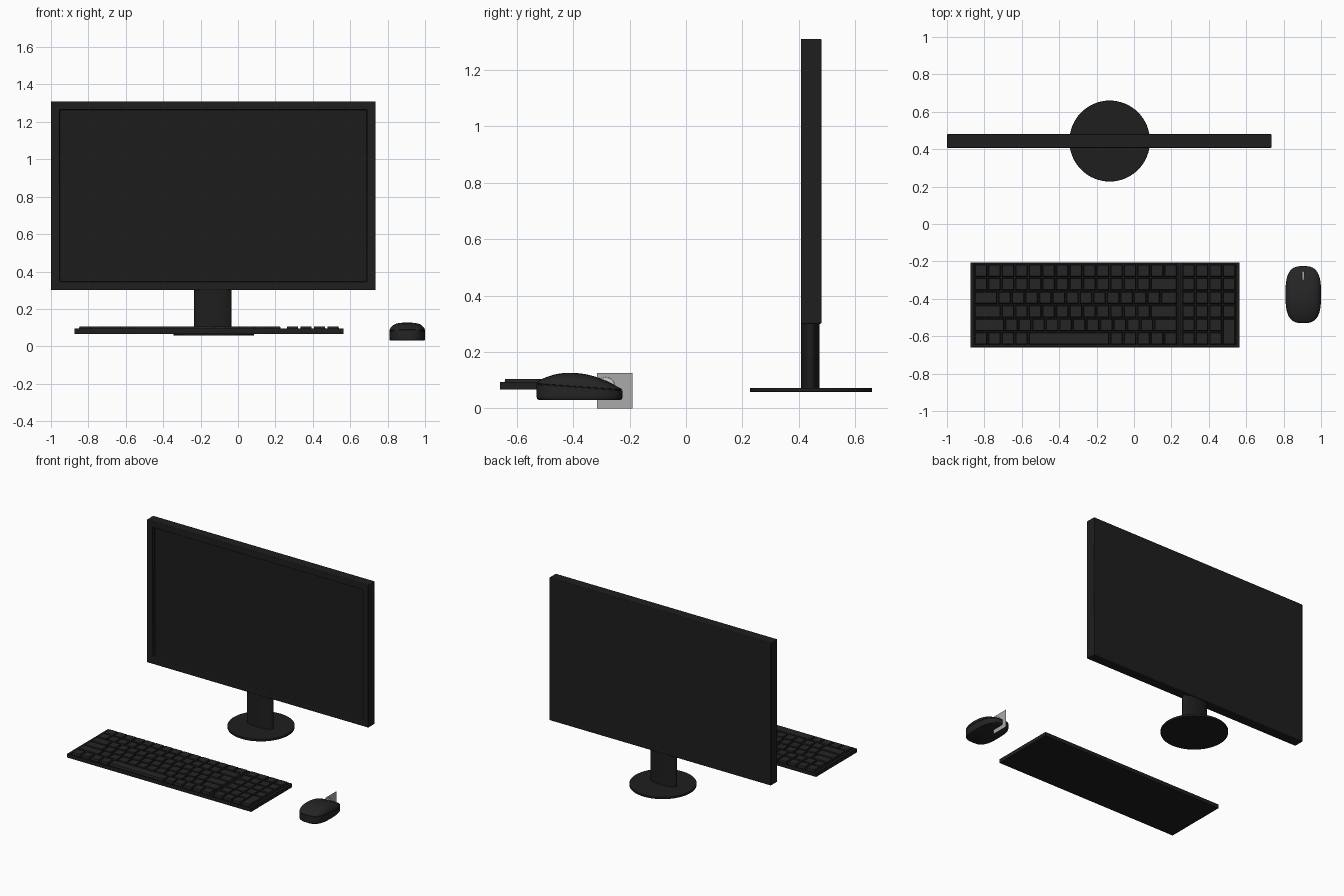
import bpy, bmesh, math
from mathutils import Vector

if "Cube" in bpy.data.objects:
    bpy.data.objects.remove(bpy.data.objects["Cube"])


def mat(name, v, a=1.0):
    m = bpy.data.materials.new(name)
    m.diffuse_color = (v, v, v, a)
    m.use_nodes = True
    m.node_tree.nodes["Principled BSDF"].inputs["Base Color"].default_value = m.diffuse_color
    return m


BLACK = mat("black_plastic", 0.013)
SCREEN = mat("screen_glass", 0.012)
KEY = mat("key_plastic", 0.018)
LIGHT = mat("wheel_grey", 0.55)
CARD = mat("card_grey", 0.4, 0.5)


def finish(name, bm, m, smooth=False, bevel=0):
    bmesh.ops.recalc_face_normals(bm, faces=bm.faces)
    me = bpy.data.meshes.new(name)
    bm.to_mesh(me)
    bm.free()
    ob = bpy.data.objects.new(name, me)
    bpy.context.collection.objects.link(ob)
    me.materials.append(m)
    if bevel:
        b = ob.modifiers.new("bevel", 'BEVEL')
        b.width, b.segments, b.limit_method = bevel, 2, 'ANGLE'
    if smooth:
        bpy.ops.object.select_all(action='DESELECT')
        ob.select_set(True)
        bpy.context.view_layer.objects.active = ob
        bpy.ops.object.shade_smooth_by_angle(angle=math.radians(40))
    return ob


def box(bm, x0, x1, y0, y1, z0, z1, taper=0):
    """Box whose top is pulled in by taper."""
    def ring(z, t):
        return [bm.verts.new(p) for p in ((x0 + t, y0 + t, z), (x1 - t, y0 + t, z),
                                          (x1 - t, y1 - t, z), (x0 + t, y1 - t, z))]
    a, b = ring(z0, 0), ring(z1, taper)
    bm.faces.new(a[::-1])
    bm.faces.new(b)
    for i in range(4):
        j = (i + 1) % 4
        bm.faces.new((a[i], a[j], b[j], b[i]))


def disc(name, loc, rx, ry, h, m, axis='Z', bevel=0, seg=64):
    bpy.ops.mesh.primitive_cylinder_add(vertices=seg, radius=1, depth=h, location=loc)
    ob = bpy.context.object
    ob.name = name
    ob.data.materials.append(m)
    for v in ob.data.vertices:
        v.co.x *= rx
        v.co.y *= ry
        if axis == 'X':
            v.co = Vector((v.co.z, v.co.x, v.co.y))
    ob.data.update()
    if bevel:
        b = ob.modifiers.new("bevel", 'BEVEL')
        b.width, b.segments, b.limit_method = bevel, 2, 'ANGLE'
    bpy.ops.object.shade_smooth_by_angle(angle=math.radians(40))
    return ob


# Monitor housing with a recessed screen
bm = bmesh.new()
box(bm, -1.0, 0.735, 0.407, 0.48, 0.30, 1.31)
bmesh.ops.recalc_face_normals(bm, faces=bm.faces)
front = min(bm.faces, key=lambda f: f.calc_center_median().y)
bmesh.ops.inset_region(bm, faces=[front], thickness=0.064)
new = bmesh.ops.extrude_discrete_faces(bm, faces=[front])["faces"][0]
bmesh.ops.translate(bm, verts=new.verts, vec=(0, 0.025, 0))
new.material_index = 1
monitor = finish("monitor_housing", bm, BLACK, True, 0.004)
monitor.data.materials.append(SCREEN)

# Stand
disc("stand_neck", (-0.135, 0.441, 0.188), 0.1, 0.033, 0.24, BLACK)
disc("stand_base", (-0.13, 0.4435, 0.066), 0.2155, 0.2165, 0.015, BLACK, bevel=0.002)

# Keyboard tray: a deck with raised rim and a bar before the number pad
X0, X1, Y0, Y1, U = -0.875, 0.565, -0.66, -0.205, 0.0725
KX, NX, KY = -0.855, 0.255, -0.213
bm = bmesh.new()
box(bm, X0, X1, Y0, Y1, 0.067, 0.094)
bmesh.ops.recalc_face_normals(bm, faces=bm.faces)
top = max(bm.faces, key=lambda f: f.calc_center_median().z)
ret = bmesh.ops.extrude_discrete_faces(bm, faces=[top])["faces"][0]
for v in ret.verts:
    v.co.x = X0 + 0.018 if v.co.x < 0 else X1 - 0.018
    v.co.y = Y0 + 0.008 if v.co.y < -0.4 else Y1 - 0.006
ret = bmesh.ops.extrude_discrete_faces(bm, faces=[ret])["faces"][0]
bmesh.ops.translate(bm, verts=ret.verts, vec=(0, 0, -0.014))
box(bm, 0.236, 0.252, Y0 + 0.008, Y1 - 0.006, 0.078, 0.094)
finish("keyboard_tray", bm, BLACK)

# Keys: row widths in key units, then the number pad with one double-height key
rows = [[1] * 15,
        [1] * 13 + [2],
        [1.75] + [1] * 12 + [1.25],
        [2] + [1] * 11 + [2],
        [2.25] + [1] * 11 + [1.75],
        [1] * 4 + [6] + [1] * 5]
bm = bmesh.new()


def key(x, y, w=1, h=1):
    g = 0.003
    box(bm, x + g, x + w * U - g, y - h * U + g, y - g, 0.079, 0.105, 0.004)


for r, widths in enumerate(rows):
    x, y = KX, KY - r * U
    for w in widths:
        key(x, y, w)
        x += w * U
    for c in range(4):
        if c == 3 and r == 5:
            continue
        key(NX + c * U, y, 1, 2 if (c == 3 and r == 4) else 1)
finish("keys", bm, KEY)

# Mouse: stacked rounded outlines, split by a sloping seam, under a domed shell
CX, CY, RX, RY, N = 0.905, -0.3775, 0.095, 0.1525, 64


def seam(y):
    return 0.065 + (-0.225 - y) / 0.305 * 0.022


def crown(y):
    return 0.127 - 1.37 * (y + 0.42) ** 2


def dome(s):
    return lambda y: seam(y) + 0.002 + (crown(y) - seam(y) - 0.002) * math.sqrt(1 - s ** 3.2)


def outline(s, zf):
    ring = []
    for i in range(N):
        a = 2 * math.pi * i / N
        c, d = math.cos(a), math.sin(a)
        x = CX + s * RX * math.copysign(abs(c) ** 0.68, c)
        y = CY + s * RY * math.copysign(abs(d) ** 0.68, d)
        ring.append(bm.verts.new((x, y, zf(y))))
    return ring


bm = bmesh.new()
levels = [(0.95, lambda y: 0.03), (0.99, lambda y: 0.035), (1.0, lambda y: 0.045),
          (1.0, lambda y: seam(y) - 0.002), (0.97, lambda y: seam(y) - 0.001),
          (0.97, lambda y: seam(y) + 0.001)]
levels += [(s, dome(s)) for s in (1.0, 0.99, 0.96, 0.91, 0.84, 0.74, 0.6, 0.45, 0.3, 0.15)]
rings = [outline(s, zf) for s, zf in levels]
for a, b in zip(rings, rings[1:]):
    for i in range(N):
        j = (i + 1) % N
        bm.faces.new((a[i], a[j], b[j], b[i]))
bm.faces.new(rings[0][::-1])
tip = bm.verts.new((CX, CY, crown(CY)))
for i in range(N):
    bm.faces.new((rings[-1][i], rings[-1][(i + 1) % N], tip))
finish("mouse_body", bm, KEY, True)

# Scroll wheel and the thin upright card through it
disc("scroll_wheel", (0.905, -0.284, 0.08), 0.031, 0.031, 0.012, LIGHT, 'X', 0.002, 32)
bm = bmesh.new()
bm.faces.new([bm.verts.new((0.905, y, z)) for y, z in
              ((-0.315, 0), (-0.19, 0), (-0.19, 0.126), (-0.315, 0.126))])
finish("wheel_card", bm, CARD)
